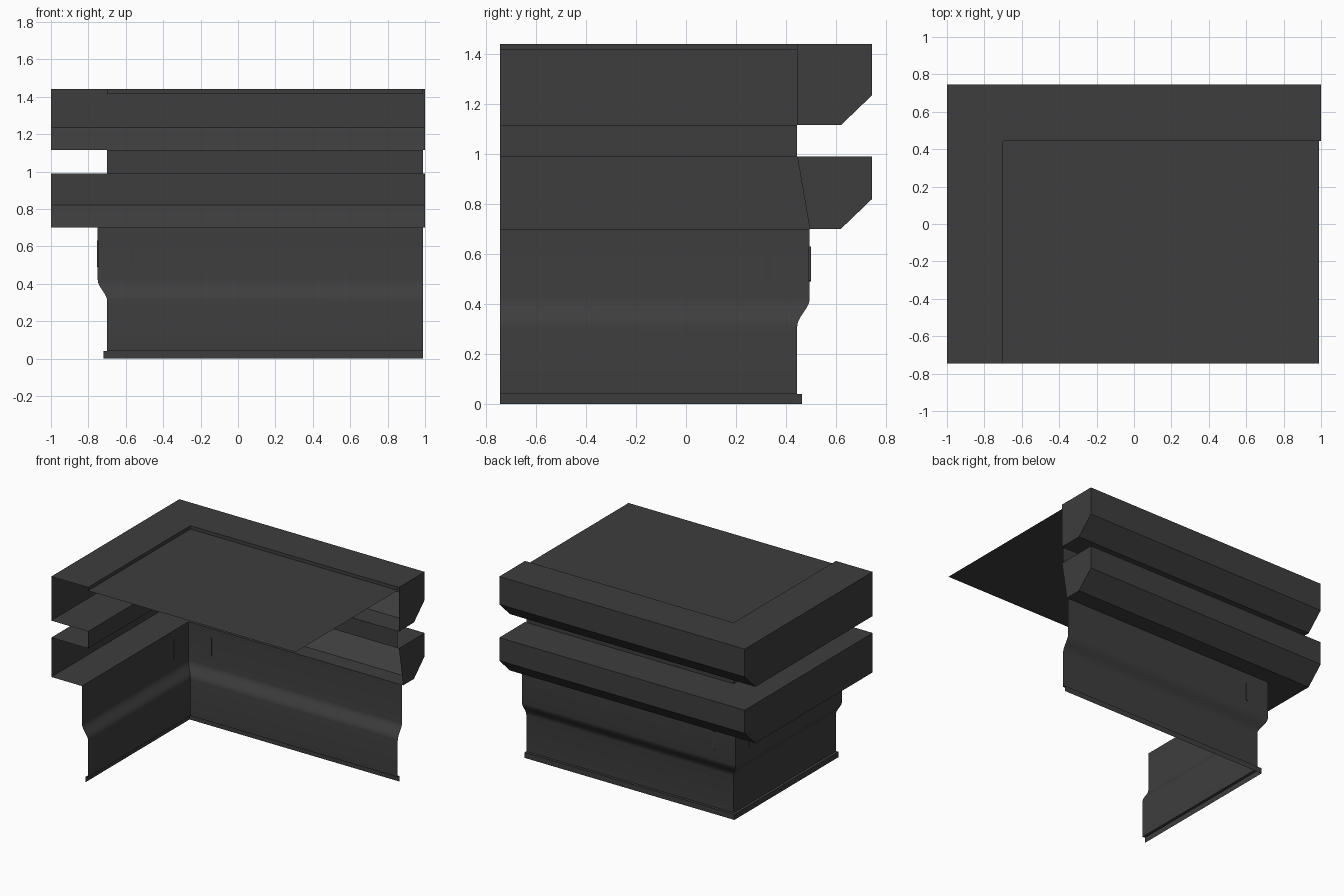
import bpy, bmesh, math
from mathutils import Vector

cube = bpy.data.objects.get("Cube")
if cube:
    bpy.data.objects.remove(cube, do_unlink=True)

charcoal = bpy.data.materials.new("charcoal_grey")
charcoal.use_nodes = True
COLOUR = (0.047, 0.047, 0.047, 1)
charcoal.diffuse_color = COLOUR
charcoal.node_tree.nodes["Principled BSDF"].inputs["Base Color"].default_value = COLOUR

SIDE_X, BACK_Y = -0.70, 0.445      # wall planes
FRONT_Y, WALL_END, CORNICE_END = -0.745, 0.99, 1.0
DECK_Z = 1.415


def finish(name, bm, smooth=False):
    mesh = bpy.data.meshes.new(name)
    bm.to_mesh(mesh)
    bm.free()
    obj = bpy.data.objects.new(name, mesh)
    bpy.context.collection.objects.link(obj)
    mesh.materials.append(charcoal)
    if smooth:
        bpy.ops.object.select_all(action='DESELECT')
        obj.select_set(True)
        bpy.context.view_layer.objects.active = obj
        bpy.ops.object.shade_smooth_by_angle(angle=math.radians(30))
    return obj


def sweep(name, profile, end_x, smooth=False):
    """Run a (side offset, back offset, height) profile around the corner."""
    bm = bmesh.new()
    rows = []
    for side, back, z in profile:
        x, y = SIDE_X - side, BACK_Y + back
        rows.append([bm.verts.new(p) for p in
                     ((x, FRONT_Y, z), (x, y, z), (end_x, y, z))])
    for low, high in zip(rows, rows[1:]):
        for i in range(2):
            bm.faces.new((low[i + 1], low[i], high[i], high[i + 1]))
    return finish(name, bm, smooth)


def cornice(name, low, high, inner_low):
    """Hollow cornice: square on the side, chamfered along the back."""
    out, under, rise = 0.30, 0.175, 0.12
    profile = [(inner_low, inner_low, low), (out, under, low),
               (out, out, low + rise), (out, out, high), (0, 0, high)]
    sweep(name, profile, CORNICE_END)
    bm = bmesh.new()
    bm.faces.new([bm.verts.new((CORNICE_END, BACK_Y + b, z)) for _, b, z in profile])
    finish(name + "_end_cap", bm)


# Lower wall with a projecting foot and a softly curved swell
swell = []
for i in range(9):
    t = i / 8
    swell.append((0.05 * (t * t * (3 - 2 * t)), 0.31 + 0.11 * t))
wall = [(0.02, 0), (0.02, 0.04), (0, 0.04)] + swell + [(0.05, 0.70)]
sweep("lower_wall", [(d, d, z) for d, z in wall], WALL_END, smooth=True)

# Two cornices with a recessed band between them
cornice("lower_cornice", 0.70, 0.99, 0.05)
sweep("recessed_band", [(0, 0, 0.99), (0, 0, 1.115)], WALL_END)
cornice("upper_cornice", 1.115, 1.44, 0)

# Sunken deck and its small rim
sweep("deck_rim", [(0, 0, 1.44), (0, 0, DECK_Z)], WALL_END)
bm = bmesh.new()
bm.faces.new([bm.verts.new((x, y, DECK_Z)) for x, y in
              ((SIDE_X, FRONT_Y), (WALL_END, FRONT_Y), (WALL_END, BACK_Y), (SIDE_X, BACK_Y))])
finish("deck", bm)


# Narrow round-ended slot plates near the corner
def slot(name, centre, along, normal):
    radius, half, depth = 0.01, 0.06, 0.009
    bm = bmesh.new()
    ring = []
    for end in (0, 1):
        for i in range(7):
            a = math.pi * (end + i / 6)
            rise = half if end == 0 else -half
            ring.append(centre + along * radius * math.cos(a)
                        + Vector((0, 0, rise + radius * math.sin(a))) - normal * depth / 2)
    face = bm.faces.new([bm.verts.new(p) for p in ring])
    new = bmesh.ops.extrude_face_region(bm, geom=[face])["geom"]
    bmesh.ops.translate(bm, vec=normal * depth,
                        verts=[v for v in new if isinstance(v, bmesh.types.BMVert)])
    bmesh.ops.recalc_face_normals(bm, faces=bm.faces)
    finish(name, bm)


X, Y = Vector((1, 0, 0)), Vector((0, 1, 0))
slot("back_slot", Vector((-0.57, BACK_Y + 0.05, 0.56)), X, Y)
slot("side_slot", Vector((SIDE_X - 0.05, 0.33, 0.56)), Y, -X)
